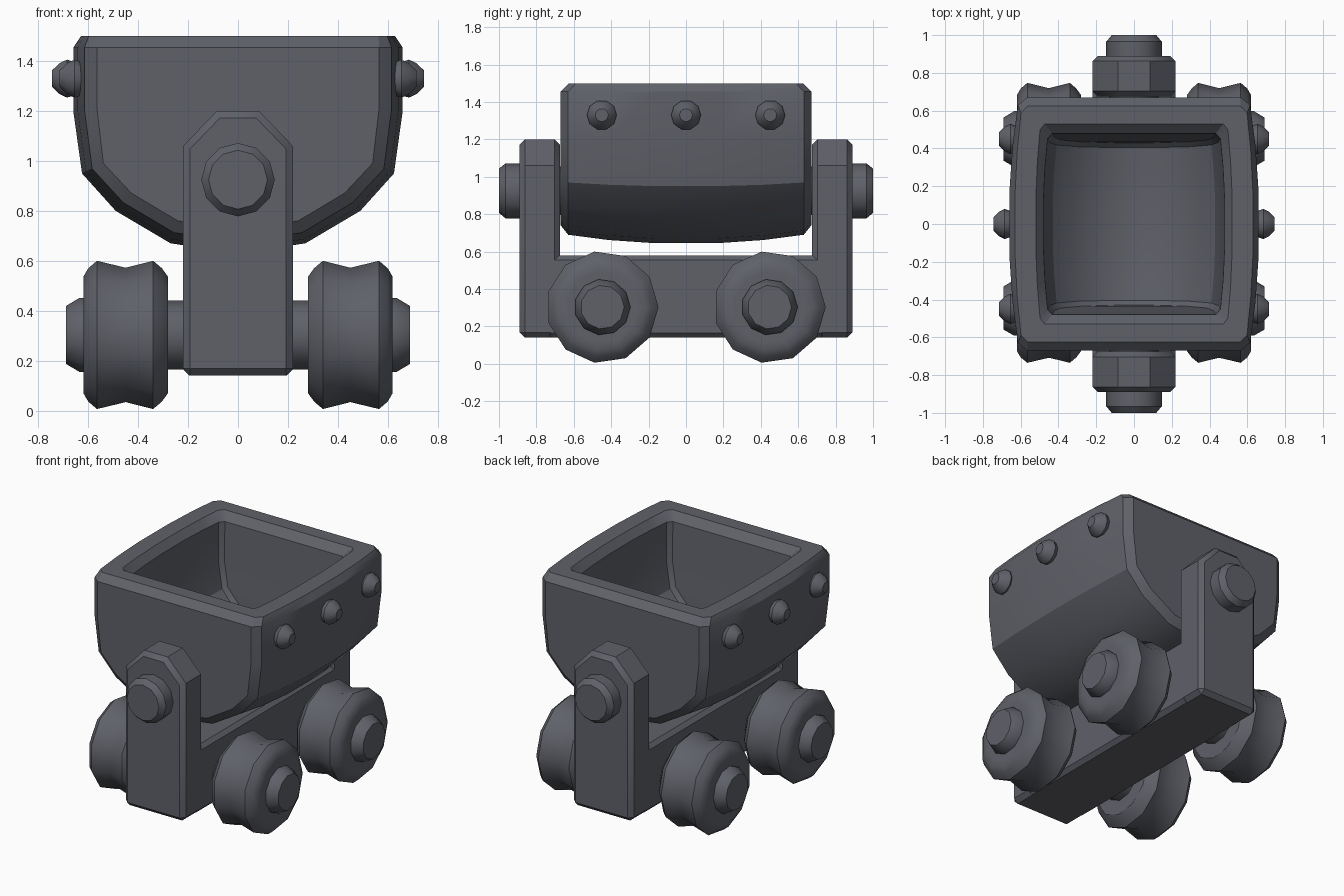
import bpy, bmesh, math
from mathutils import Vector, Matrix

if "Cube" in bpy.data.objects:
    bpy.data.objects.remove(bpy.data.objects["Cube"])

metal = bpy.data.materials.new("dark grey metal")
metal.diffuse_color = (0.115, 0.12, 0.141, 1)
metal.use_nodes = True
metal.node_tree.nodes["Principled BSDF"].inputs["Base Color"].default_value = metal.diffuse_color


def finish(bm, name, angle=35):
    bmesh.ops.recalc_face_normals(bm, faces=bm.faces)
    me = bpy.data.meshes.new(name)
    bm.to_mesh(me)
    bm.free()
    me.materials.append(metal)
    me.shade_smooth()
    me.set_sharp_from_angle(angle=math.radians(angle))
    ob = bpy.data.objects.new(name, me)
    bpy.context.collection.objects.link(ob)
    return ob


def loft(bm, rings):
    for a, b in zip(rings, rings[1:]):
        n = len(a)
        for k in range(n):
            bm.faces.new((a[k], a[(k + 1) % n], b[(k + 1) % n], b[k]))


def lathe(name, profile, n, centre, axis, sign):
    """Turn (distance, radius) pairs around the x or y axis."""
    bm = bmesh.new()
    rings = []
    for t, r in profile:
        ring = []
        for k in range(n):
            a = 2 * math.pi * k / n
            u, v = r * math.cos(a), r * math.sin(a)
            p = Vector((sign * t, u, v)) if axis == "x" else Vector((u, sign * t, v))
            ring.append(bm.verts.new(p + Vector(centre)))
        rings.append(ring)
    loft(bm, rings)
    bm.faces.new(rings[0])
    bm.faces.new(rings[-1])
    return finish(bm, name)


def bevel_square_edges(bm, width):
    bmesh.ops.recalc_face_normals(bm, faces=bm.faces)
    edges = [e for e in bm.edges if e.calc_face_angle(0) > 1.0]
    bmesh.ops.bevel(bm, geom=edges, offset=width, segments=1, affect="EDGES")


# Bucket: bulging tub, rings run up the outside, over the rim and down inside
# stations: y as share of the end, inward offset
stations = [(-1, .095), (-.94, .045), (-.62, .017), (-.25, 0),
            (.25, 0), (.62, .017), (.94, .045), (1, .095)]
# half width, height, normal x, normal z, y end, offset share
levels = [(.10, .645, 0, -1, .67, 1), (.27, .67, .3, -.95, .67, 1),
          (.49, .80, .66, -.75, .67, 1), (.625, .95, .9, -.43, .67, 1),
          (.66, 1.20, 1, -.1, .67, 1), (.66, 1.455, 1, 0, .67, 1),
          (.63, 1.50, 1, 0, .625, .7),
          (.52, 1.50, 1, 0, .53, .5), (.48, 1.45, 1, 0, .48, .5),
          (.47, 1.20, 1, -.1, .46, .5), (.43, 1.02, .9, -.43, .445, .5),
          (.31, .89, .66, -.75, .435, .5), (.10, .79, 0, -1, .43, .5)]
bm = bmesh.new()
rings = []
for w, z, nx, nz, yend, share in levels:
    side = [(w - nx * d * share, s * yend, z - nz * d * share) for s, d in stations]
    pts = side + [(-x, y, zz) for x, y, zz in reversed(side)]
    rings.append([bm.verts.new(p) for p in pts])
loft(bm, rings)
for ring in (rings[0], rings[-1]):          # outer bottom and inner floor
    for j in range(len(stations) - 1):
        bm.faces.new((ring[j], ring[j + 1], ring[-2 - j], ring[-1 - j]))
finish(bm, "bucket", 30)

# Chassis beam
bm = bmesh.new()
bmesh.ops.create_cube(bm, size=1, matrix=Matrix.Translation((0, 0, .36)) @ Matrix.Diagonal((.44, 1.5, .44, 1)))
bevel_square_edges(bm, .025)
finish(bm, "chassis_beam")

for s, end in ((-1, "front"), (1, "back")):
    # Upright post with clipped top corners
    bm = bmesh.new()
    outline = [(-.22, .14), (.22, .14), (.22, 1.06), (.085, 1.2), (-.085, 1.2), (-.22, 1.06)]
    face = bm.faces.new([bm.verts.new((x, s * .675, z)) for x, z in outline])
    ext = bmesh.ops.extrude_face_region(bm, geom=[face])
    for v in ext["geom"]:
        if isinstance(v, bmesh.types.BMVert):
            v.co.y = s * .89
    # keep a closed solid after the extrusion
    if not face.is_valid or all(len(e.link_faces) == 1 for e in bm.edges if all(abs(v.co.y - s * .675) < 1e-4 for v in e.verts)):
        bmesh.ops.holes_fill(bm, edges=bm.edges[:])
    bevel_square_edges(bm, .028)
    finish(bm, end + "_post")

    # Pivot pin through post into the bucket
    lathe(end + "_pivot", [(.62, .125), (.69, .13), (.89, .147), (.965, .147), (1.0, .118)],
          12, (0, 0, .925), "y", s)

    # Axle with wider hub caps, and grooved wheels
    for t, hand in ((-1, "left"), (1, "right")):
        pos = (0, s * .447, .303)
        lathe(f"{end}_{hand}_axle", [(.1, .14), (.3, .14), (.6, .15), (.635, .15), (.69, .117)],
              11, pos, "x", t)
        lathe(f"{end}_{hand}_wheel", [(.28, .19), (.28, .235), (.305, .27), (.34, .3), (.45, .272),
                                      (.565, .3), (.6, .27), (.62, .235), (.62, .19)],
              11, pos, "x", t)

# Rivets along both bucket sides
for t, hand in ((-1, "left"), (1, "right")):
    for i, y in enumerate((-.45, 0, .45)):
        shift = -.03 * t if y else 0
        lathe(f"{hand}_rivet_{i + 1}", [(.62, .05), (.655, .07), (.685, .08), (.715, .065), (.745, .035)],
              10, (shift, y, 1.33), "x", t)
